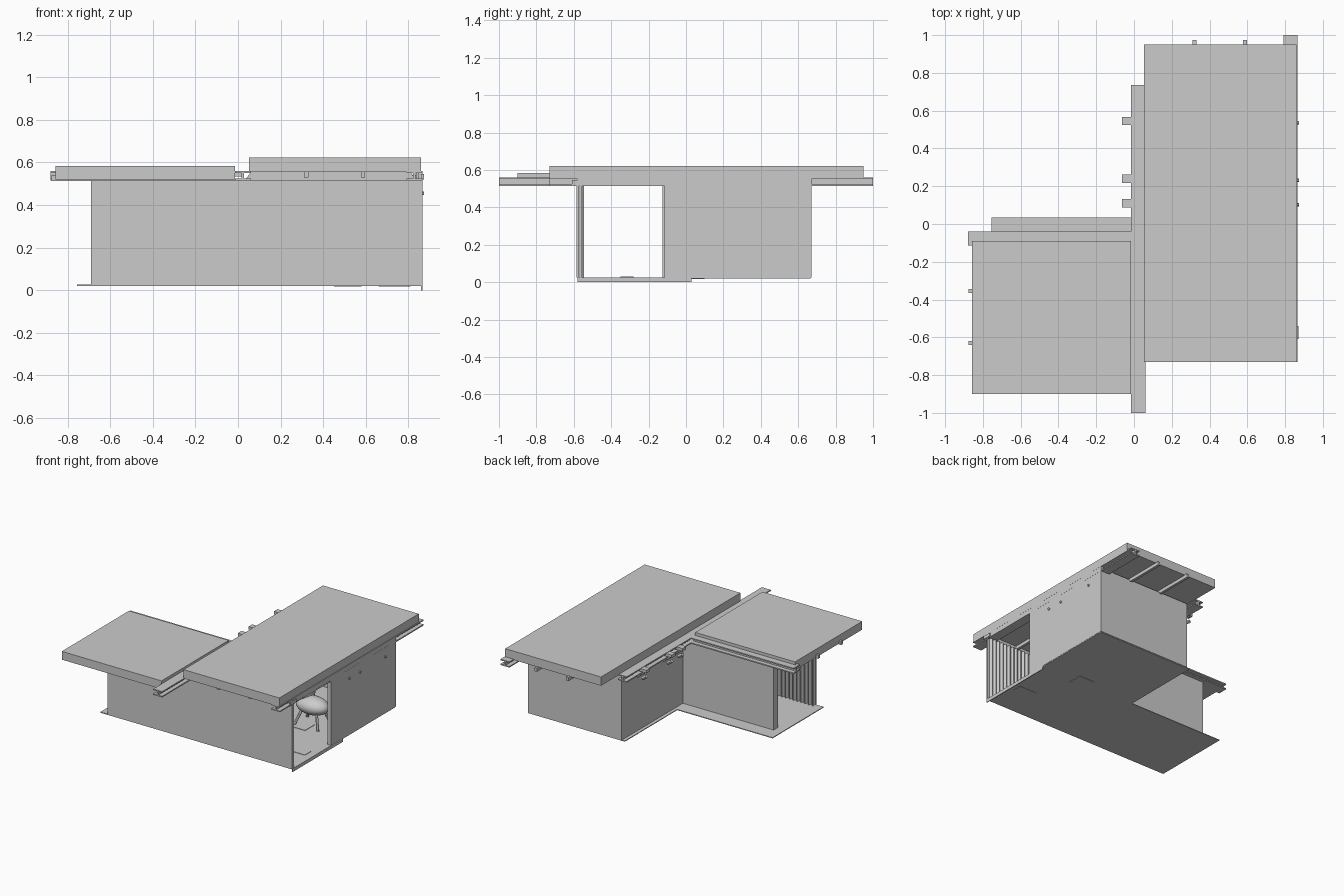
import bpy, bmesh, math
from mathutils import Vector

if "Cube" in bpy.data.objects:
    bpy.data.objects.remove(bpy.data.objects["Cube"])


def mesh_object(name, bm):
    bmesh.ops.recalc_face_normals(bm, faces=bm.faces)
    me = bpy.data.meshes.new(name)
    bm.to_mesh(me)
    bm.free()
    ob = bpy.data.objects.new(name, me)
    bpy.context.collection.objects.link(ob)
    return ob


def box(name, x0, x1, y0, y1, z0, z1):
    bm = bmesh.new()
    bmesh.ops.create_cube(bm, size=1)
    for v in bm.verts:
        v.co = Vector(((x0 + x1) / 2 + v.co.x * (x1 - x0),
                       (y0 + y1) / 2 + v.co.y * (y1 - y0),
                       (z0 + z1) / 2 + v.co.z * (z1 - z0)))
    return mesh_object(name, bm)


def prism(name, points, direction):
    """Closed outline pushed along a direction."""
    bm = bmesh.new()
    face = bm.faces.new([bm.verts.new(p) for p in points])
    ext = bmesh.ops.extrude_face_region(bm, geom=[face])
    verts = [g for g in ext["geom"] if isinstance(g, bmesh.types.BMVert)]
    bmesh.ops.translate(bm, verts=verts, vec=direction)
    return mesh_object(name, bm)


def i_beam(name, axis, start, end, centre):
    """Steel beam, 0.075 wide, z 0.515 to 0.56."""
    w, t, z0, z1 = 0.0375, 0.006, 0.515, 0.56
    f = 0.009
    prof = [(-w, z0), (w, z0), (w, z0 + f), (t, z0 + f), (t, z1 - f), (w, z1 - f),
            (w, z1), (-w, z1), (-w, z1 - f), (-t, z1 - f), (-t, z0 + f), (-w, z0 + f)]
    if axis == 'Y':
        return prism(name, [(centre + a, start, z) for a, z in prof], (0, end - start, 0))
    return prism(name, [(start, centre + a, z) for a, z in prof], (end - start, 0, 0))


def curtain(name, x0, x1, y, amp, z0, z1, waves):
    """Wavy hanging sheet along x."""
    bm = bmesh.new()
    n = waves * 6
    prev = None
    for i in range(n + 1):
        x = x0 + (x1 - x0) * i / n
        yy = y + amp * math.sin(i * math.pi / 3)
        cur = [bm.verts.new((x, yy, z)) for z in (z0, z1)]
        if prev:
            bm.faces.new((prev[0], cur[0], cur[1], prev[1]))
        prev = cur
    return mesh_object(name, bm)


def ball(name, loc, size):
    bpy.ops.mesh.primitive_uv_sphere_add(segments=24, ring_count=14, location=loc)
    ob = bpy.context.object
    ob.name = name
    ob.scale = size
    bpy.ops.object.shade_smooth()
    return ob


def rod(name, a, b, r, sides=12):
    a, b = Vector(a), Vector(b)
    bpy.ops.mesh.primitive_cylinder_add(vertices=sides, radius=r, depth=(b - a).length,
                                        location=(a + b) / 2)
    ob = bpy.context.object
    ob.name = name
    ob.rotation_euler = (b - a).to_track_quat('Z', 'Y').to_euler()
    bpy.ops.object.shade_smooth_by_angle()
    return ob


# L-shaped floor and the skirt below the right end
outline = [(-0.755, -0.58), (0.863, -0.58), (0.863, 0.665), (0.05, 0.665),
           (0.05, 0.035), (-0.755, 0.035)]
prism("floor", [(x, y, 0.02) for x, y in outline], (0, 0, 0.006))
box("floor_skirt", 0.86, 0.866, -0.58, 0.03, 0, 0.026)
box("floor_mat_left", 0.45, 0.58, -0.02, 0.1, 0.017, 0.029)
box("floor_mat_right", 0.66, 0.81, -0.35, -0.28, 0.018, 0.029)

# Walls
box("front_wall", -0.69, 0.865, -0.585, -0.573, 0.025, 0.517)
curtain("front_curtain", -0.69, 0.862, -0.557, 0.013, 0.026, 0.517, 48)
box("right_wall", 0.835, 0.865, -0.115, 0.67, 0.025, 0.557)
box("back_wall", 0.075, 0.835, 0.645, 0.67, 0.025, 0.54)
box("inner_side_wall", 0.075, 0.1, -0.07, 0.645, 0.025, 0.54)
box("left_wing_back_wall", -0.69, 0.1, -0.125, -0.07, 0.025, 0.517)
box("right_door_header", 0.845, 0.865, -0.58, -0.115, 0.515, 0.557)

# Front fascia with cut lower corners
prism("front_fascia", [(x, -0.6, z) for x, z in
                       [(0.03, 0.515), (0.85, 0.515), (0.82, 0.54), (0.81, 0.555),
                        (0.06, 0.555), (0.05, 0.54)]], (0, 0.02, 0))

# Roof slabs
box("left_roof", -0.857, -0.015, -0.9, -0.09, 0.52, 0.583)
box("right_roof", 0.052, 0.86, -0.73, 0.95, 0.555, 0.622)

# Steel beams
i_beam("middle_beam", 'Y', -1, 0.735, 0.0225)
i_beam("right_beam", 'Y', -0.73, 1, 0.828)
i_beam("left_wing_beam", 'X', -0.88, -0.015, -0.0775)

# Rafters whose ends stick out past the roofs
for i, x in enumerate((0.32, 0.587)):
    box(f"right_rafter_{i}", x - 0.01, x + 0.01, -0.7, 0.973, 0.53, 0.558)
for i, y in enumerate((-0.355, -0.63)):
    box(f"left_rafter_{i}", -0.875, -0.015, y - 0.01, y + 0.01, 0.514, 0.54)

# Outrigger brackets with small lamps, and bolts on the right wall
for i, y in enumerate((0.11, 0.24, 0.545)):
    box(f"bracket_arm_{i}", -0.063, 0.02, y - 0.022, y + 0.022, 0.535, 0.557)
    rod(f"bracket_strut_{i}", (-0.045, y, 0.535), (0.03, y, 0.475), 0.007)
    rod(f"bracket_lamp_{i}", (-0.05, y, 0.5), (-0.015, y, 0.475), 0.013)
    rod(f"wall_bolt_{i}", (0.86, y - 0.008, 0.455), (0.873, y - 0.008, 0.455), 0.009)
box("door_latch", 0.86, 0.872, -0.61, -0.54, 0.52, 0.545)

# Rounded seat standing inside
ball("seat_body", (0.56, 0.1, 0.17), (0.13, 0.085, 0.065))
ball("seat_back", (0.48, 0.13, 0.23), (0.06, 0.08, 0.07))
for i, (dx, dy) in enumerate([(a, b) for a in (-1, 1) for b in (-1, 1)]):
    rod(f"seat_leg_{i}", (0.56 + 0.06 * dx, 0.1 + 0.04 * dy, 0.14),
        (0.56 + 0.1 * dx, 0.1 + 0.08 * dy, 0.026), 0.01)
